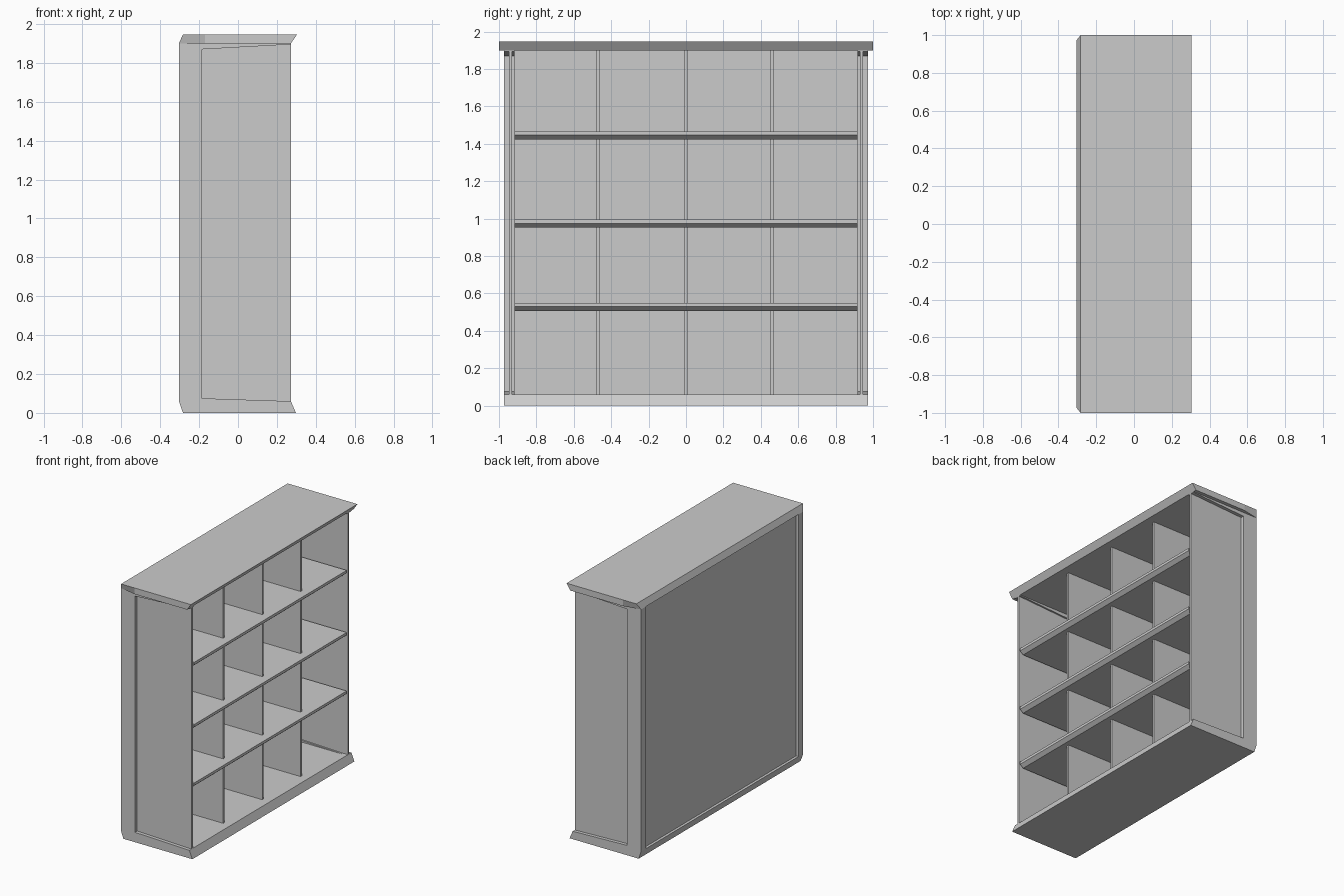
import bpy, bmesh

if "Cube" in bpy.data.objects:
    bpy.data.objects.remove(bpy.data.objects["Cube"])


def loft(name, ring_a, ring_b):
    """Solid between two matching rings of points."""
    bm = bmesh.new()
    a = [bm.verts.new(p) for p in ring_a]
    b = [bm.verts.new(p) for p in ring_b]
    n = len(a)
    bm.faces.new(a)
    bm.faces.new(b[::-1])
    for i in range(n):
        j = (i + 1) % n
        bm.faces.new((a[j], a[i], b[i], b[j]))
    bmesh.ops.recalc_face_normals(bm, faces=bm.faces)
    mesh = bpy.data.meshes.new(name)
    bm.to_mesh(mesh)
    bm.free()
    obj = bpy.data.objects.new(name, mesh)
    bpy.context.collection.objects.link(obj)
    return obj


def extrude_y(name, profile, y0, y1):
    """Extrude an x-z profile along y."""
    return loft(name, [(x, y0, z) for x, z in profile],
                [(x, y1, z) for x, z in profile])


def box(name, x0, x1, y0, y1, z0, z1):
    return extrude_y(name, [(x0, z0), (x1, z0), (x1, z1), (x0, z1)], y0, y1)


def mirrored(half):
    """Complete a half outline across y = 0."""
    return half + [(x, -y, z) for x, y, z in reversed(half)]


BACK, FRONT = -0.304, 0.272
FLOOR, CEIL, TOP = 0.06, 1.9, 1.947

# Base with slanted front and back edges
extrude_y("base", [(-0.283, 0), (0.298, 0), (FRONT, FLOOR), (BACK, FLOOR)],
          -0.973, 0.973)

# Top slab, flaring outwards towards the rear corners
loft("top_slab",
     mirrored([(BACK, -0.973, CEIL), (-0.17, -1, CEIL), (FRONT, -1, CEIL)]),
     mirrored([(-0.283, -1, TOP), (-0.17, -1, TOP), (0.304, -1, TOP)]))

# Sides: thick C-shaped frame with a thinner inset panel
frame = [(BACK, FLOOR), (FRONT, FLOOR), (-0.185, 0.075), (-0.185, 1.87),
         (FRONT, 1.895), (FRONT, CEIL), (BACK, CEIL)]
for side, s in (("left", -1), ("right", 1)):
    extrude_y(f"side_frame_{side}", frame, s * 0.917, s * 0.973)
    box(f"side_panel_{side}", -0.2, FRONT, s * 0.93, s * 0.947, FLOOR, CEIL)

# Recessed back board
box("back_board", BACK + 0.02, BACK + 0.04, -0.92, 0.92, FLOOR, CEIL)

# Shelves with an undercut front edge
for i, z in enumerate((0.55, 0.995, 1.467)):
    extrude_y(f"shelf_{i + 1}",
              [(-0.27, z), (FRONT, z), (FRONT, z - 0.02), (0.245, z - 0.043),
               (-0.27, z - 0.043)], -0.917, 0.917)

# Upright dividers
for i, y in enumerate((-0.47, 0, 0.46)):
    box(f"divider_{i + 1}", -0.27, 0.21, y - 0.008, y + 0.008, FLOOR, CEIL)
